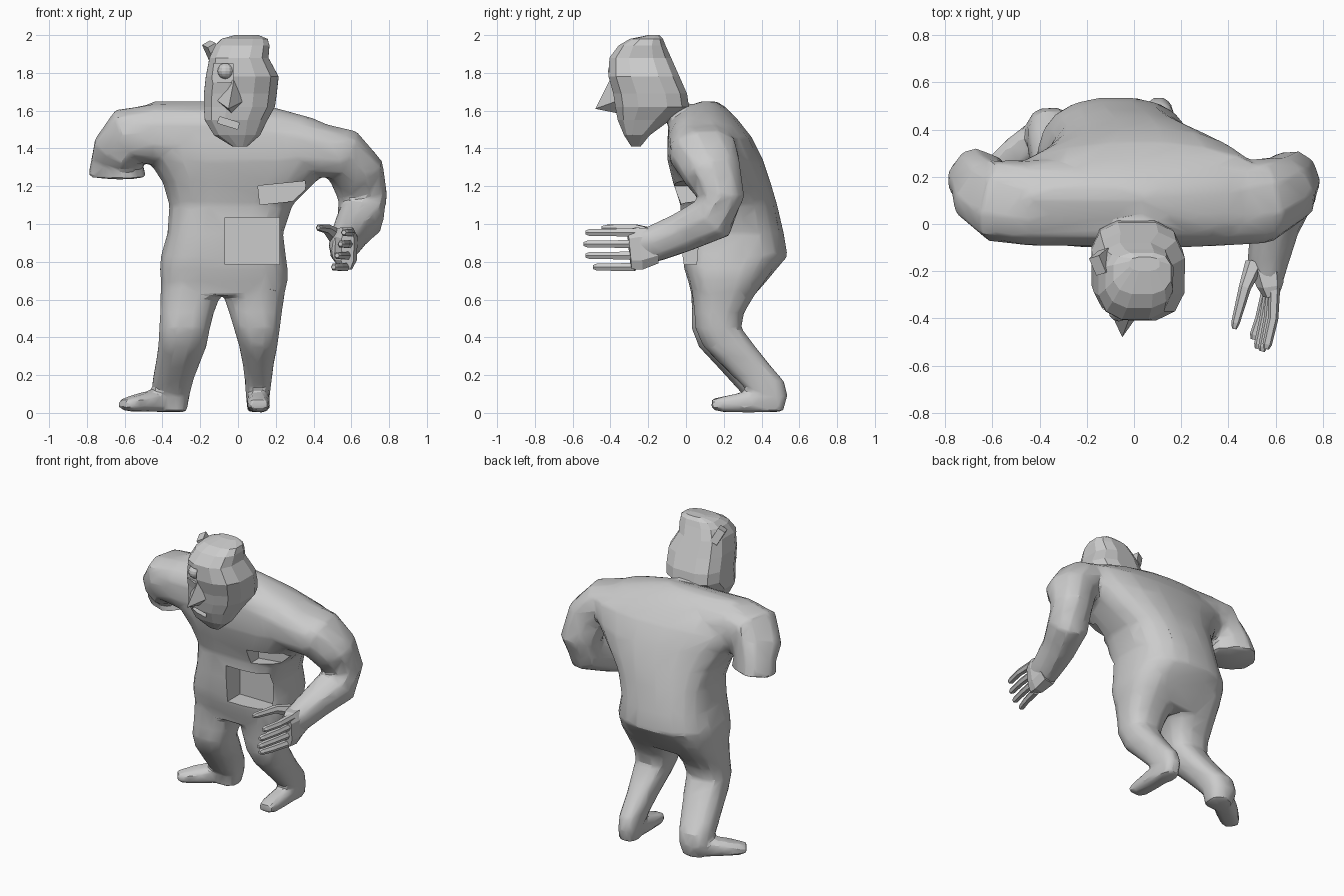
import bpy, bmesh
from math import cos, sin, pi
from mathutils import Vector


def make(name, verts, faces):
    bm = bmesh.new()
    vs = [bm.verts.new(v) for v in verts]
    for f in faces:
        bm.faces.new([vs[i] for i in f])
    bmesh.ops.recalc_face_normals(bm, faces=bm.faces[:])
    me = bpy.data.meshes.new(name)
    bm.to_mesh(me)
    bm.free()
    ob = bpy.data.objects.new(name, me)
    bpy.context.collection.objects.link(ob)
    return ob


def skin(name, rings):
    n, m = len(rings[0]), len(rings)
    faces = [(r * n + i, r * n + (i + 1) % n, (r + 1) * n + (i + 1) % n, (r + 1) * n + i)
             for r in range(m - 1) for i in range(n)]
    faces += [tuple(range(n)), tuple(range((m - 1) * n, m * n))]
    return make(name, [v for ring in rings for v in ring], faces)


def power(v, p):
    return (1 if v >= 0 else -1) * abs(v) ** (2 / p)


def stack(name, rows, n=16, front=3, back=2.2):
    """Horizontal sections: z, x min, x max, y front, y back, optional back squareness."""
    rings = []
    for z, x0, x1, y0, y1, *sq in rows:
        ring = []
        for i in range(n):
            a = 2 * pi * (i + 0.5) / n
            p = front if sin(a) < 0 else (sq[0] if sq else back)
            ring.append(Vector(((x0 + x1) / 2 + (x1 - x0) / 2 * power(cos(a), p),
                                (y0 + y1) / 2 + (y1 - y0) / 2 * power(sin(a), p), z)))
        rings.append(ring)
    return skin(name, rings)


def tube(name, path, n=10, p=2.3):
    """Swept sections: x, y, z, half width (starts upward), half depth."""
    c = [Vector(q[:3]) for q in path]
    u, rings = Vector((0, 0, 1)), []
    for i, q in enumerate(path):
        t = (c[min(i + 1, len(c) - 1)] - c[max(i - 1, 0)]).normalized()
        u = (u - t * u.dot(t)).normalized()
        v = t.cross(u)
        rings.append([c[i] + u * q[3] * power(cos(a), p) + v * q[4] * power(sin(a), p)
                      for a in (2 * pi * (k + 0.5) / n for k in range(n))])
    return skin(name, rings)


def box(name, loc, size, rot=(0, 0, 0)):
    bpy.ops.mesh.primitive_cube_add(size=1, location=loc, rotation=rot)
    ob = bpy.context.object
    ob.name, ob.scale = name, size
    return ob


def modify(ob, kind, **settings):
    mod = ob.modifiers.new(kind, kind)
    for key, value in settings.items():
        setattr(mod, key, value)
    bpy.context.view_layer.objects.active = ob
    bpy.ops.object.modifier_apply(modifier=mod.name)


def carve(ob, loc, size, rot=(0, 0, 0)):
    cutter = box("cutter", loc, size, rot)
    modify(ob, 'BOOLEAN', operation='DIFFERENCE', object=cutter, solver='EXACT')
    bpy.data.objects.remove(cutter)


# Torso with hunched back
torso = stack("body", [
    (0.62, -0.41, 0.245, 0.03, 0.36, 3), (0.70, -0.41, 0.265, 0.01, 0.43, 2.9),
    (0.76, -0.415, 0.265, -0.01, 0.48, 2.7), (0.83, -0.41, 0.255, -0.02, 0.54, 2.5),
    (0.95, -0.375, 0.24, -0.03, 0.52, 2.5), (1.10, -0.365, 0.29, -0.03, 0.485, 2.5),
    (1.22, -0.40, 0.41, -0.07, 0.45, 2.3), (1.34, -0.48, 0.54, -0.10, 0.41),
    (1.46, -0.60, 0.62, -0.10, 0.35), (1.56, -0.58, 0.40, -0.06, 0.27),
    (1.62, -0.50, 0.18, 0.0, 0.21), (1.65, -0.45, 0.05, 0.08, 0.16)], n=20, front=3.6, back=2.1)
parts = [torso]

# Legs, bent back at the knee
leg_depth = [(0.75, 0.02, 0.46), (0.62, 0.03, 0.365), (0.53, 0.042, 0.31), (0.45, 0.045, 0.295),
             (0.35, 0.09, 0.37), (0.25, 0.19, 0.45), (0.17, 0.27, 0.52), (0.09, 0.35, 0.54),
             (0.005, 0.37, 0.515)]
right_x = [(-0.09, 0.255), (-0.08, 0.25), (-0.05, 0.235), (-0.025, 0.225), (0.005, 0.21),
           (0.025, 0.19), (0.035, 0.18), (0.04, 0.17), (0.05, 0.16)]
left_x = [(-0.405, -0.08), (-0.415, -0.09), (-0.415, -0.125), (-0.42, -0.145), (-0.425, -0.165),
          (-0.44, -0.205), (-0.455, -0.235), (-0.455, -0.255), (-0.435, -0.27)]
for name, xs, dy in (("right_leg", right_x, 0), ("left_leg", left_x, -0.05)):
    rows = []
    for i, (x, d) in enumerate(zip(xs, leg_depth)):
        s = dy * i / 8
        rows.append((d[0], x[0], x[1], d[1] + s, d[2] + s))
    parts.append(stack(name, rows, n=12, front=2.5, back=2.5))

# Feet
parts.append(tube("right_foot", [
    (0.108, 0.51, 0.07, 0.065, 0.055), (0.108, 0.42, 0.062, 0.062, 0.062),
    (0.108, 0.30, 0.055, 0.055, 0.064), (0.108, 0.19, 0.045, 0.042, 0.06),
    (0.108, 0.135, 0.045, 0.028, 0.05)], n=8, p=3))
parts.append(tube("left_foot", [
    (-0.32, 0.44, 0.07, 0.065, 0.06), (-0.40, 0.38, 0.066, 0.064, 0.068),
    (-0.49, 0.31, 0.058, 0.053, 0.072), (-0.57, 0.245, 0.046, 0.04, 0.062),
    (-0.61, 0.215, 0.044, 0.028, 0.045)], n=8, p=3))

# Shoulder mass, cut-off left arm and bent right arm
parts.append(tube("shoulders", [
    (-0.60, 0.09, 1.47, 0.14, 0.16), (-0.45, 0.09, 1.475, 0.165, 0.185),
    (0.0, 0.09, 1.465, 0.165, 0.19), (0.30, 0.09, 1.41, 0.165, 0.19),
    (0.56, 0.09, 1.37, 0.13, 0.175)], n=12, p=2.6))
parts.append(tube("left_upper_arm", [
    (-0.45, 0.09, 1.48, 0.155, 0.18), (-0.57, 0.10, 1.475, 0.15, 0.18),
    (-0.62, 0.13, 1.39, 0.14, 0.155), (-0.64, 0.17, 1.33, 0.13, 0.125),
    (-0.64, 0.18, 1.25, 0.155, 0.125)], p=2.8))
parts.append(tube("right_arm", [
    (0.40, 0.09, 1.40, 0.145, 0.18), (0.55, 0.10, 1.37, 0.145, 0.18),
    (0.63, 0.14, 1.27, 0.145, 0.155), (0.66, 0.185, 1.14, 0.13, 0.125),
    (0.65, 0.14, 1.03, 0.125, 0.13), (0.595, -0.02, 0.955, 0.10, 0.11),
    (0.565, -0.17, 0.895, 0.085, 0.10), (0.56, -0.25, 0.875, 0.065, 0.10)]))

# Neck
parts.append(tube("neck", [(0.0, 0.12, 1.50, 0.09, 0.12), (0.01, -0.09, 1.61, 0.07, 0.11)]))

# Fuse the body into one faceted skin, then cut the two open recesses
bpy.ops.object.select_all(action='DESELECT')
for ob in parts:
    ob.select_set(True)
bpy.context.view_layer.objects.active = torso
bpy.ops.object.join()
modify(torso, 'REMESH', mode='VOXEL', voxel_size=0.014)
modify(torso, 'SMOOTH', factor=0.5, iterations=6)
modify(torso, 'DECIMATE', ratio=0.05)
carve(torso, (0.075, -0.04, 0.91), (0.29, 0.32, 0.25))
carve(torso, (0.235, -0.07, 1.165), (0.25, 0.26, 0.10), (0, -0.1, 0))
bpy.ops.object.select_all(action='DESELECT')
torso.select_set(True)
bpy.context.view_layer.objects.active = torso
bpy.ops.object.shade_smooth_by_angle(angle=0.4)

# Hand: palm, four fingers and thumb
tube("palm", [(0.56, -0.17, 0.885, 0.10, 0.075), (0.575, -0.25, 0.87, 0.118, 0.06),
              (0.58, -0.30, 0.865, 0.11, 0.035)], n=8, p=3)
for i, tip in enumerate((-0.53, -0.54, -0.53, -0.49)):
    z, x = 0.955 - i * 0.061, 0.03 - 0.018 * i
    tube("finger", [(0.58 + x / 2, -0.27, z, 0.024, 0.025), (0.56 + x, -0.40, z, 0.022, 0.022),
                    (0.535 + x, tip + 0.02, z, 0.02, 0.02), (0.53 + x, tip, z, 0.012, 0.012)], n=6)
tube("thumb", [(0.51, -0.17, 0.94, 0.04, 0.04), (0.47, -0.27, 0.975, 0.026, 0.026),
               (0.43, -0.42, 0.98, 0.018, 0.018), (0.425, -0.445, 0.98, 0.01, 0.01)], n=6)

# Head, craned forward, with eye socket and mouth slot
head = stack("head", [
    (1.41, -0.03, 0.05, -0.29, -0.24), (1.47, -0.13, 0.12, -0.33, -0.19),
    (1.55, -0.18, 0.16, -0.365, -0.08), (1.62, -0.185, 0.20, -0.38, 0.02),
    (1.69, -0.185, 0.21, -0.39, 0.01), (1.78, -0.175, 0.22, -0.415, -0.03),
    (1.88, -0.155, 0.165, -0.41, -0.075), (1.945, -0.125, 0.17, -0.36, -0.105),
    (1.98, -0.09, 0.16, -0.30, -0.12), (2.0, -0.02, 0.11, -0.20, -0.14)],
    n=12, front=2.6, back=3)
carve(head, (-0.05, -0.36, 1.535), (0.11, 0.12, 0.035), (0, 0.3, 0))
carve(head, (-0.10, -0.42, 1.80), (0.13, 0.10, 0.10), (0, 0, -0.35))

# Nose, eye and ear
make("nose", [(-0.05, -0.48, 1.61), (-0.02, -0.40, 1.77), (-0.12, -0.33, 1.66),
              (0.05, -0.34, 1.66), (-0.03, -0.33, 1.58)],
     [(0, 1, 2), (0, 3, 1), (0, 2, 4), (0, 4, 3), (1, 3, 4, 2)])
bpy.ops.mesh.primitive_uv_sphere_add(segments=12, ring_count=8, radius=0.043,
                                     location=(-0.065, -0.37, 1.81))
bpy.context.object.name = "eye"
box("ear", (-0.135, -0.16, 1.91), (0.05, 0.08, 0.10), (0.2, -0.5, 0.3))
